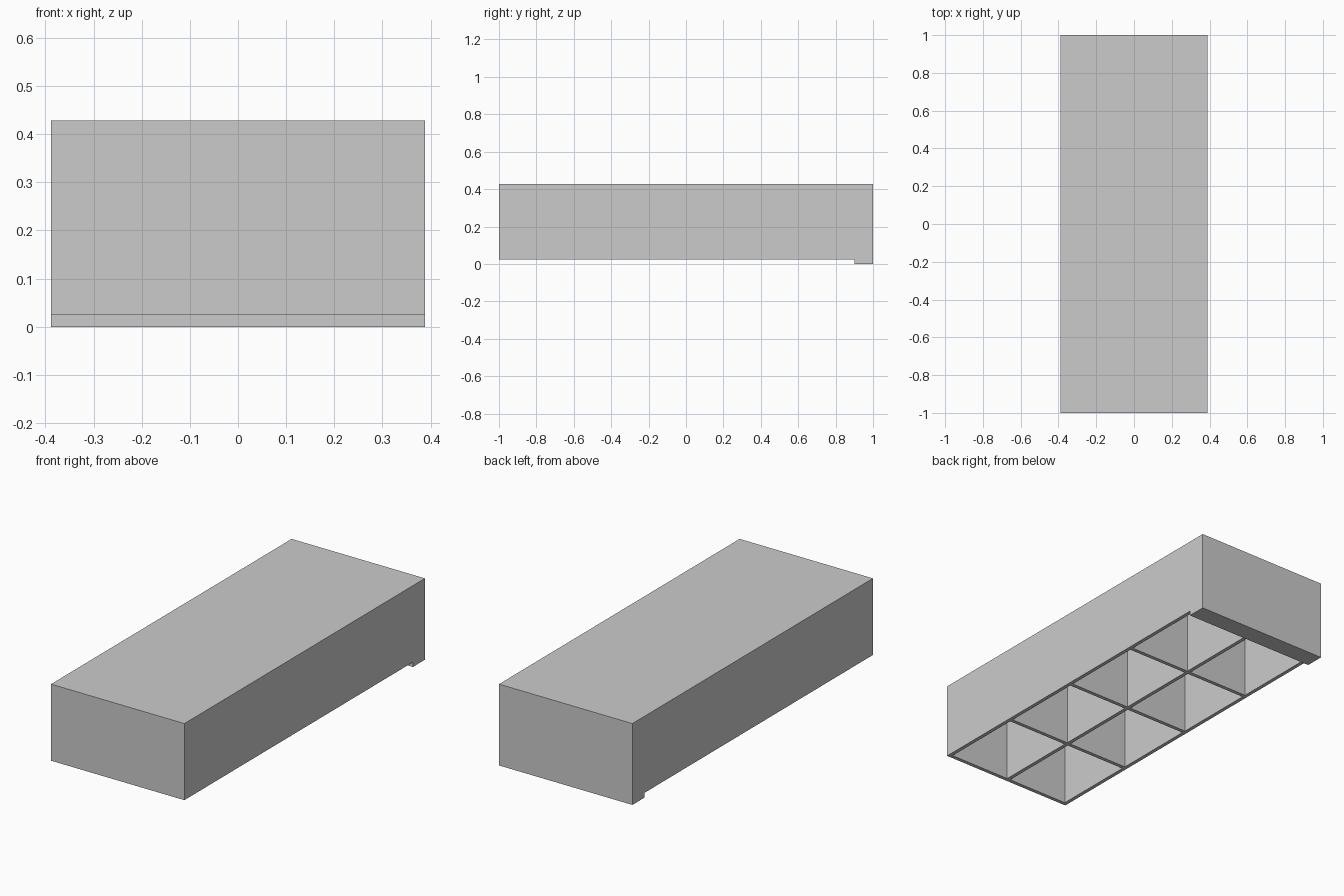
import bpy, bmesh

if "Cube" in bpy.data.objects:
    bpy.data.objects.remove(bpy.data.objects["Cube"])

HALF_W, BASE, TOP = 0.388, 0.025, 0.428
LIP_Y, WALL = 0.90, 0.02
ROWS, COLS = 4, 2


def make_object(name, bm):
    bmesh.ops.recalc_face_normals(bm, faces=bm.faces)
    mesh = bpy.data.meshes.new(name)
    bm.to_mesh(mesh)
    bm.free()
    obj = bpy.data.objects.new(name, mesh)
    bpy.context.collection.objects.link(obj)
    return obj


def add_box(bm, lo, hi):
    verts = bmesh.ops.create_cube(bm, size=1)["verts"]
    for v in verts:
        v.co = [a + (b - a) * (c + 0.5) for a, b, c in zip(lo, hi, v.co)]


# Body: side profile with the lip at the back, extruded across the width
profile = [(-1, BASE), (LIP_Y, BASE), (LIP_Y, 0), (1, 0), (1, TOP), (-1, TOP)]
bm = bmesh.new()
face = bm.faces.new([bm.verts.new((-HALF_W, y, z)) for y, z in profile])
side = bmesh.ops.extrude_face_region(bm, geom=[face])["geom"]
bmesh.ops.translate(bm, vec=(2 * HALF_W, 0, 0),
                    verts=[g for g in side if isinstance(g, bmesh.types.BMVert)])
body = make_object("ribbed_block", bm)

# Pockets: grid of cells open at the underside, leaving thin ribs between
pitch_x = (2 * HALF_W - WALL) / COLS
pitch_y = (1 + LIP_Y - WALL) / ROWS
bm = bmesh.new()
for i in range(COLS):
    for j in range(ROWS):
        x = -HALF_W + WALL + i * pitch_x
        y = -1 + WALL + j * pitch_y
        add_box(bm, (x, y, BASE - 0.1),
                (x + pitch_x - WALL, y + pitch_y - WALL, TOP - WALL))
cutter = make_object("pocket_cutter", bm)
cutter.hide_render = True

# Cut the pockets and drop the helper
mod = body.modifiers.new("pockets", "BOOLEAN")
mod.operation = "DIFFERENCE"
mod.solver = "EXACT"
mod.object = cutter
bpy.context.view_layer.objects.active = body
bpy.ops.object.modifier_apply(modifier=mod.name)
bpy.data.objects.remove(cutter)
